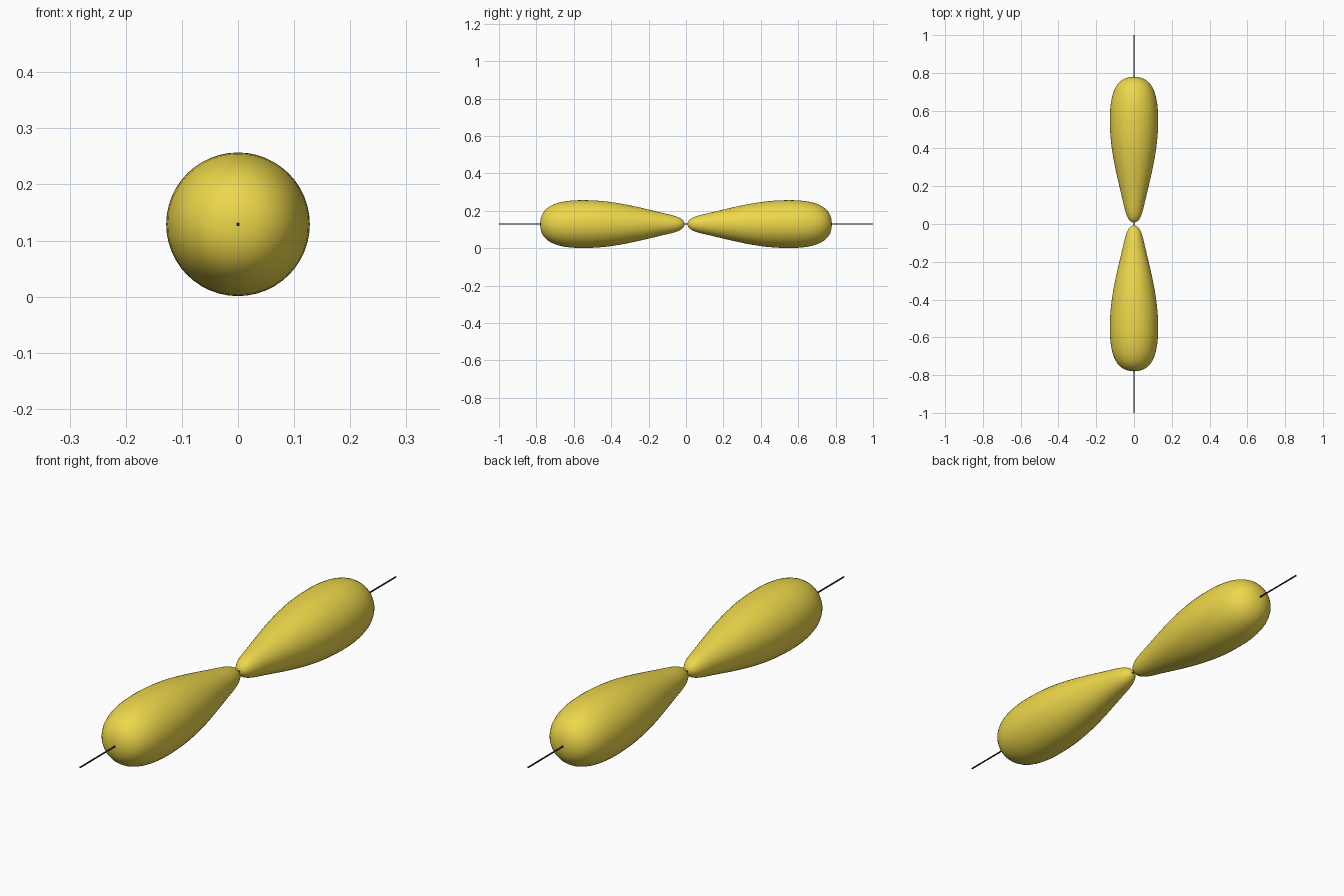
import bpy, bmesh, math
from mathutils import Vector
from mathutils.geometry import interpolate_bezier

if "Cube" in bpy.data.objects:
    bpy.data.objects.remove(bpy.data.objects["Cube"])

AXIS_Z = 0.129
SIDES = 48

gold = bpy.data.materials.new("gold")
gold.diffuse_color = (0.85, 0.68, 0.07, 1)
gold.use_nodes = True
gold.node_tree.nodes["Principled BSDF"].inputs["Base Color"].default_value = gold.diffuse_color
black = bpy.data.materials.new("black")
black.diffuse_color = (0.02, 0.02, 0.02, 1)
black.use_nodes = True
black.node_tree.nodes["Principled BSDF"].inputs["Base Color"].default_value = black.diffuse_color

# Lobe half profile as bezier pieces: (distance along axis, radius)
PIECES = [
    [(0.008, 0), (0.008, 0.030), (0.05, 0.043), (0.10, 0.054)],
    [(0.10, 0.054), (0.25, 0.088), (0.38, 0.128), (0.55, 0.128)],
    [(0.55, 0.128), (0.69, 0.128), (0.78, 0.098), (0.78, 0)],
]


def lobe(name, side):
    pts = []
    for piece in PIECES:
        p, h1, h2, q = [Vector((0, y, r)) for y, r in piece]
        curve = interpolate_bezier(p, h1, h2, q, 13)
        pts += curve[1:] if pts else curve
    bm = bmesh.new()
    verts = [bm.verts.new((0, side * p.y, p.z)) for p in pts]
    edges = [bm.edges.new(pair) for pair in zip(verts, verts[1:])]
    bmesh.ops.spin(bm, geom=verts + edges, cent=(0, 0, 0), axis=(0, 1, 0),
                   angle=math.tau, steps=SIDES, use_merge=False)
    bmesh.ops.remove_doubles(bm, verts=bm.verts, dist=1e-5)
    bmesh.ops.recalc_face_normals(bm, faces=bm.faces)
    for f in bm.faces:
        f.smooth = True
    mesh = bpy.data.meshes.new(name)
    bm.to_mesh(mesh)
    bm.free()
    mesh.materials.append(gold)
    ob = bpy.data.objects.new(name, mesh)
    ob.location.z = AXIS_Z
    bpy.context.collection.objects.link(ob)


lobe("front_lobe", -1)
lobe("back_lobe", 1)

# Thin rod through both lobes
bpy.ops.mesh.primitive_cylinder_add(vertices=16, radius=0.003, depth=2,
                                    location=(0, 0, AXIS_Z),
                                    rotation=(math.pi / 2, 0, 0))
rod = bpy.context.object
rod.name = "axis_rod"
rod.data.materials.append(black)
bpy.ops.object.shade_smooth_by_angle()
